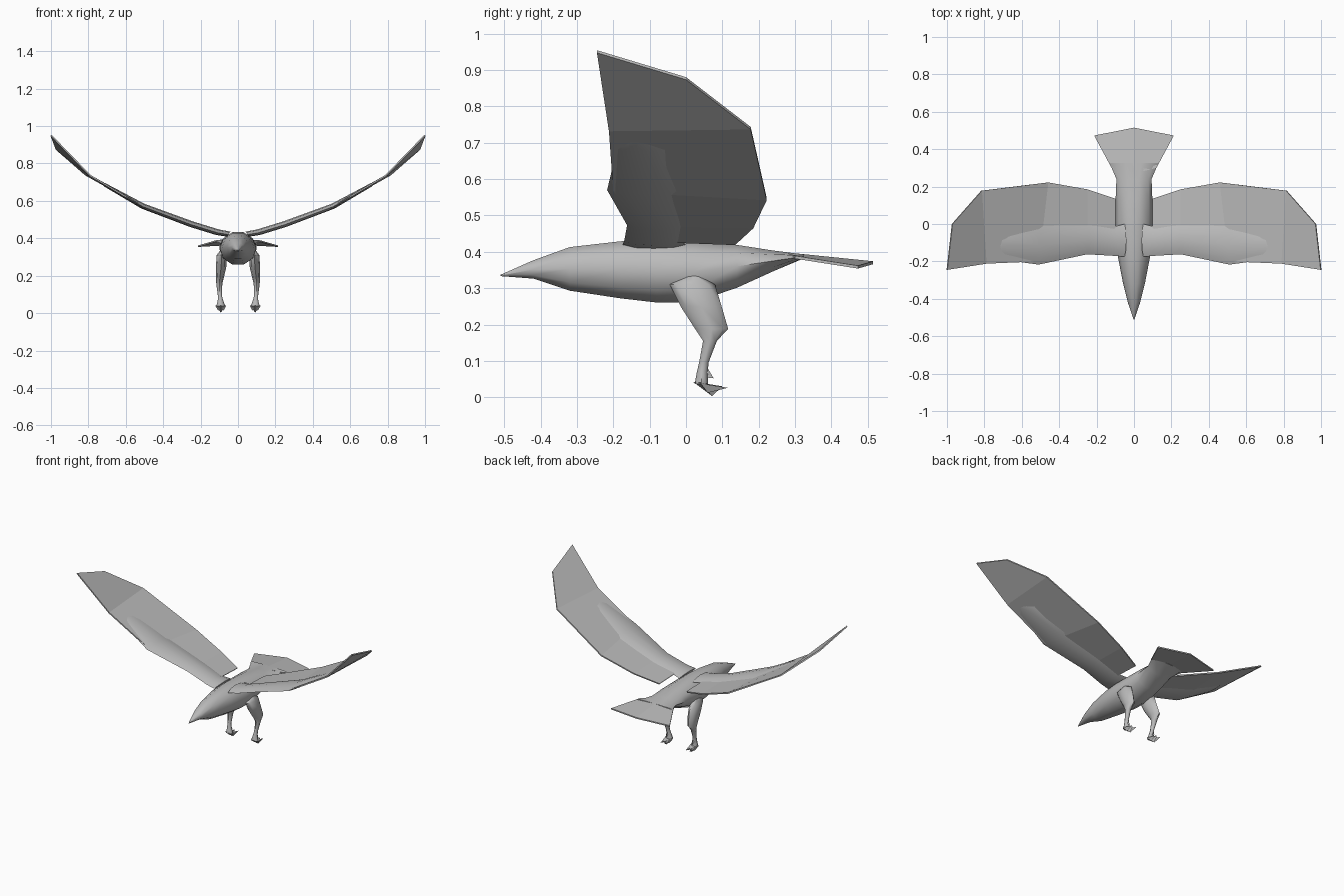
import bpy, bmesh, math
from mathutils import Vector

cube = bpy.data.objects.get("Cube")
if cube:
    bpy.data.objects.remove(cube, do_unlink=True)

grey = bpy.data.materials.new("plumage grey")
grey.use_nodes = True
COLOUR = (0.5, 0.5, 0.5, 1)
grey.diffuse_color = COLOUR
grey.node_tree.nodes["Principled BSDF"].inputs["Base Color"].default_value = COLOUR


def make(name, verts, faces, smooth=None, mirror=False):
    """Mesh object, optionally mirrored across x and smoothed by angle."""
    mesh = bpy.data.meshes.new(name)
    mesh.from_pydata(verts, [], faces)
    bm = bmesh.new()
    bm.from_mesh(mesh)
    bmesh.ops.remove_doubles(bm, verts=bm.verts, dist=0.0005)
    bmesh.ops.recalc_face_normals(bm, faces=bm.faces)
    bm.to_mesh(mesh)
    bm.free()
    mesh.materials.append(grey)
    obj = bpy.data.objects.new(name, mesh)
    bpy.context.collection.objects.link(obj)
    if smooth:
        bpy.ops.object.select_all(action='DESELECT')
        obj.select_set(True)
        bpy.context.view_layer.objects.active = obj
        bpy.ops.object.shade_smooth_by_angle(angle=math.radians(smooth))
    if mirror:
        obj.modifiers.new("Mirror", 'MIRROR').use_mirror_merge = False
    return obj


def loft(name, rings, **options):
    """Skin between rings with equal point counts and cap both ends."""
    n = len(rings[0])
    verts = [p for ring in rings for p in ring]
    faces = [(i * n + j, i * n + (j + 1) % n, (i + 1) * n + (j + 1) % n, (i + 1) * n + j)
             for i in range(len(rings) - 1) for j in range(n)]
    faces += [tuple(range(n)), tuple(range(len(verts) - n, len(verts)))]
    return make(name, verts, faces, **options)


def oval(sides):
    return [(math.cos(2 * math.pi * k / sides), math.sin(2 * math.pi * k / sides))
            for k in range(sides)]


# Body: y, half width, bottom z, top z from beak tip to rump
body = [(-0.51, 0.002, 0.333, 0.337), (-0.42, 0.033, 0.325, 0.378),
        (-0.32, 0.058, 0.29, 0.416), (-0.18, 0.085, 0.268, 0.433),
        (-0.08, 0.097, 0.256, 0.437), (0.02, 0.1, 0.256, 0.433),
        (0.14, 0.098, 0.298, 0.422), (0.24, 0.094, 0.345, 0.405),
        (0.325, 0.13, 0.382, 0.393)]
loft("body", [[(w * c, y, (lo + hi) / 2 + (hi - lo) / 2 * s) for c, s in oval(10)]
              for y, w, lo, hi in body], smooth=60)

# Tail fan: two thin panels meeting on the centre line
fan = [(0, 0.27, 0.395), (0.12, 0.3, 0.385), (0.213, 0.473, 0.358), (0, 0.515, 0.37)]
loft("tail_fan", [[(x, y, z + dz) for x, y, z in fan] for dz in (-0.004, 0.004)], mirror=True)

# Wing arm: x, z, leading y, trailing y, thickness
arm = [(0.05, 0.42, -0.175, 0.0, 0.034), (0.11, 0.43, -0.17, -0.015, 0.036),
       (0.25, 0.473, -0.162, 0.0, 0.036), (0.51, 0.57, -0.217, -0.01, 0.032),
       (0.71, 0.683, -0.19, -0.04, 0.02), (0.75, 0.708, -0.16, -0.12, 0.004)]
SECTION = [(0, 0), (0.2, 0.4), (0.5, 0.55), (0.8, 0.4), (1, 0), (0.8, -0.3),
           (0.5, -0.4), (0.2, -0.3)]
loft("wing_arm", [[(x - t * v * 0.5, a + (b - a) * u, z + t * v * 0.85) for u, v in SECTION]
                  for x, z, a, b, t in arm], smooth=50, mirror=True)

# Flight feathers: leading and trailing points of one thin curved sheet
leading = [(0.1, -0.08, 0.43), (0.25, -0.1, 0.474), (0.51, -0.2, 0.569),
           (0.79, -0.212, 0.735), (1.0, -0.245, 0.951)]
trailing = [(0.1, 0.135, 0.422), (0.25, 0.185, 0.468), (0.46, 0.222, 0.545),
            (0.815, 0.178, 0.74), (0.972, 0.0, 0.877)]
rings = []
for lead, trail in zip(leading, trailing):
    shift = Vector((-0.0022, 0, 0.0035))
    a, b = Vector(lead), Vector(trail)
    rings.append([a - shift, b - shift, b + shift, a + shift])
loft("flight_feathers", rings, mirror=True)

# Leg: z, front y, back y, centre x, half width
leg = [(0.338, 0.01, 0.03, 0.085, 0.008), (0.31, -0.045, 0.08, 0.088, 0.026),
       (0.25, -0.015, 0.098, 0.09, 0.028), (0.188, 0.025, 0.116, 0.097, 0.021),
       (0.155, 0.047, 0.085, 0.1, 0.016), (0.095, 0.036, 0.062, 0.097, 0.011),
       (0.07, 0.03, 0.06, 0.094, 0.014), (0.037, 0.024, 0.06, 0.092, 0.024)]
loft("leg", [[(x + w * c, (a + b) / 2 + (b - a) / 2 * s, z) for c, s in oval(8)]
             for z, a, b, x, w in leg], smooth=50, mirror=True)


def spike(name, base, tip):
    """Pointed claw from a base outline to a tip."""
    n = len(base)
    make(name, base + [tip], [(i, (i + 1) % n, n) for i in range(n)] + [tuple(range(n))],
         mirror=True)


# Curled foot: a downward pad, two swept toes and a small spur
spike("foot_pad", [(0.065, 0.04, 0.04), (0.092, 0.02, 0.042), (0.12, 0.04, 0.04),
                   (0.092, 0.1, 0.03)], (0.092, 0.072, 0.003))
for side, x in (("inner", 0.078), ("outer", 0.106)):
    spike(side + "_toe", [(x - 0.014, 0.04, 0.038), (x + 0.014, 0.04, 0.038),
                          (x, 0.06, 0.012)], (x, 0.115, 0.026))
spike("heel_spur", [(0.084, 0.045, 0.075), (0.104, 0.045, 0.075), (0.094, 0.055, 0.088),
                    (0.094, 0.05, 0.055)], (0.094, 0.076, 0.052))
